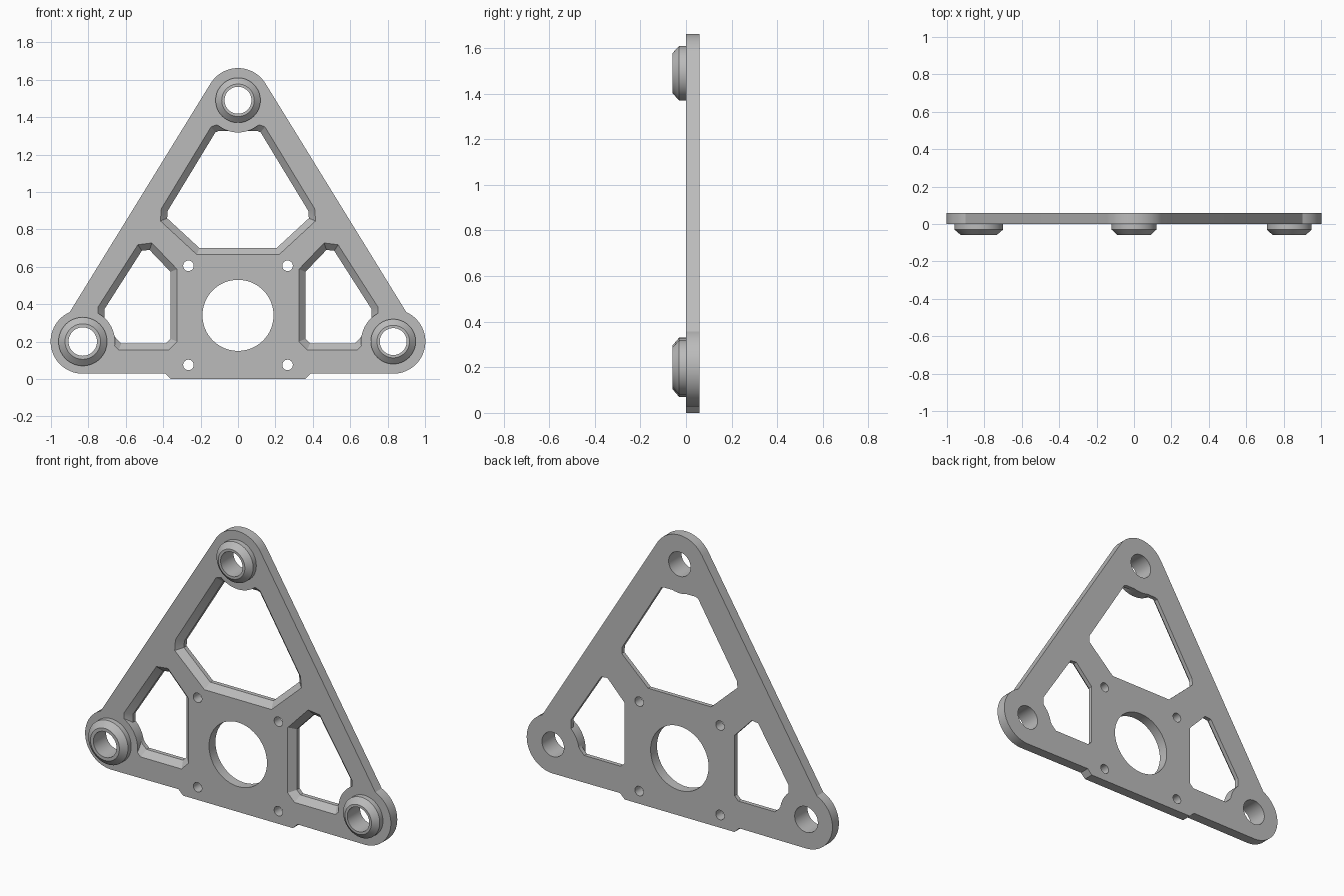
import bpy, bmesh, math
from mathutils import Vector

cube = bpy.data.objects.get("Cube")
if cube:
    bpy.data.objects.remove(cube, do_unlink=True)

THICK = 0.06       # plate thickness
BEVEL = 0.035      # bevel on the front rim of each window
CORNER_R = 0.172   # rounded plate corners
# corner name: (x, z, hole radius, boss radius, boss tip radius)
CORNERS = {
    "top": (0, 1.49, 0.072, 0.12, 0.087),
    "left": (0.83, 0.2, 0.072, 0.12, 0.087),
    "right": (-0.83, 0.2, 0.076, 0.13, 0.095),
}

metal = bpy.data.materials.new("grey metal")
metal.use_nodes = True
GREY = (0.5, 0.5, 0.5, 1)
metal.diffuse_color = GREY
metal.node_tree.nodes["Principled BSDF"].inputs["Base Color"].default_value = GREY


def arc(cx, cz, r, start, end, n):
    """Points on an arc, angles in degrees."""
    angles = [math.radians(start + (end - start) * i / n) for i in range(n + 1)]
    return [(cx + r * math.cos(a), cz + r * math.sin(a)) for a in angles]


def circle(cx, cz, r, n=64):
    return arc(cx, cz, r, 0, 360, n)[:-1]


def mirror(points):
    return [(-x, z) for x, z in reversed(points)]


def inset(points, d):
    """Move every side of a counter-clockwise outline inwards by d."""
    result = []
    for i, p in enumerate(points):
        p = Vector(p)
        a = (p - Vector(points[i - 1])).normalized()
        b = (Vector(points[(i + 1) % len(points)]) - p).normalized()
        na, nb = Vector((-a.y, a.x)), Vector((-b.y, b.x))
        result.append(tuple(p + (na + nb) * d / (1 + na.dot(nb))))
    return result


def loft(name, rings, capped=True):
    """Skin (y, outline) rings, given from front to back, into an object."""
    bm = bmesh.new()
    loops = [[bm.verts.new((x, y, z)) for x, z in pts] for y, pts in rings]
    for one, two in zip(loops, loops[1:]):
        for i in range(len(one)):
            j = (i + 1) % len(one)
            bm.faces.new((one[i], one[j], two[j], two[i]))
    if capped:
        bm.faces.new(loops[0])
        bm.faces.new(loops[-1])
        bmesh.ops.recalc_face_normals(bm, faces=bm.faces)
    mesh = bpy.data.meshes.new(name)
    bm.to_mesh(mesh)
    bm.free()
    mesh.materials.append(metal)
    obj = bpy.data.objects.new(name, mesh)
    bpy.context.collection.objects.link(obj)
    return obj


def activate(obj):
    bpy.ops.object.select_all(action='DESELECT')
    obj.select_set(True)
    bpy.context.view_layer.objects.active = obj


def cut(obj, cutter):
    activate(obj)
    mod = obj.modifiers.new("cut", 'BOOLEAN')
    mod.operation, mod.solver, mod.object = 'DIFFERENCE', 'EXACT', cutter
    bpy.ops.object.modifier_apply(modifier=mod.name)
    bpy.data.objects.remove(cutter, do_unlink=True)


def smooth(obj):
    activate(obj)
    bpy.ops.object.shade_smooth_by_angle(angle=math.radians(25))


def rod(cx, cz, r):
    return loft("rod_cutter", [(-0.2, circle(cx, cz, r)), (0.2, circle(cx, cz, r))])


# Triangular plate with rounded corners and a shallow bottom tab
half = [(0.36, 0), (0.39, 0.03)]
half += arc(0.83, 0.2, CORNER_R, -90, 66, 28)
half += arc(0, 1.49, CORNER_R, 32, 90, 12)
outline = half + mirror(half)[1:]
plate = loft("plate", [(0, outline), (THICK, outline)])

# Windows: bevelled at the front, straight at the back, kept clear of corners
upper_half = [(0.22, 0.665), (0.415, 0.845), (0.41, 0.91), (0.144, 1.348), (0.11, 1.36)]
side = [(0.326, 0.2), (0.37, 0.155), (0.638, 0.155), (0.68, 0.195),
        (0.748, 0.31), (0.748, 0.385), (0.535, 0.718), (0.46, 0.727), (0.326, 0.587)]
for window in (upper_half + mirror(upper_half), side, mirror(side)):
    throat = inset(window, BEVEL)
    cutter = loft("window_cutter", [(-0.01, inset(window, -0.01)), (BEVEL, throat),
                                    (THICK + 0.02, throat)])
    for x, z, *_ in CORNERS.values():
        cut(cutter, rod(x, z, CORNER_R))
    cut(plate, cutter)

# Centre hole, four screw holes and the corner holes
cut(plate, rod(0, 0.34, 0.19))
for x in (-0.265, 0.265):
    for z in (0.075, 0.605):
        cut(plate, rod(x, z, 0.028))
for x, z, hole, *_ in CORNERS.values():
    cut(plate, rod(x, z, hole))
smooth(plate)

# Tapered ring bosses on the front of each corner
for name, (x, z, hole, wide, tip) in CORNERS.items():
    profile = [(0, hole), (-0.06, hole), (-0.06, tip), (-0.03, wide), (0, wide)]
    boss = loft(name + "_boss", [(y, circle(x, z, r)) for y, r in profile], capped=False)
    bm = bmesh.new()
    bm.from_mesh(boss.data)
    bmesh.ops.recalc_face_normals(bm, faces=bm.faces)
    # the outer wall must face away from the boss axis
    wall = max(bm.faces, key=lambda f: f.calc_center_median().x)
    if wall.normal.x < 0:
        bmesh.ops.reverse_faces(bm, faces=bm.faces)
    bm.to_mesh(boss.data)
    bm.free()
    smooth(boss)
